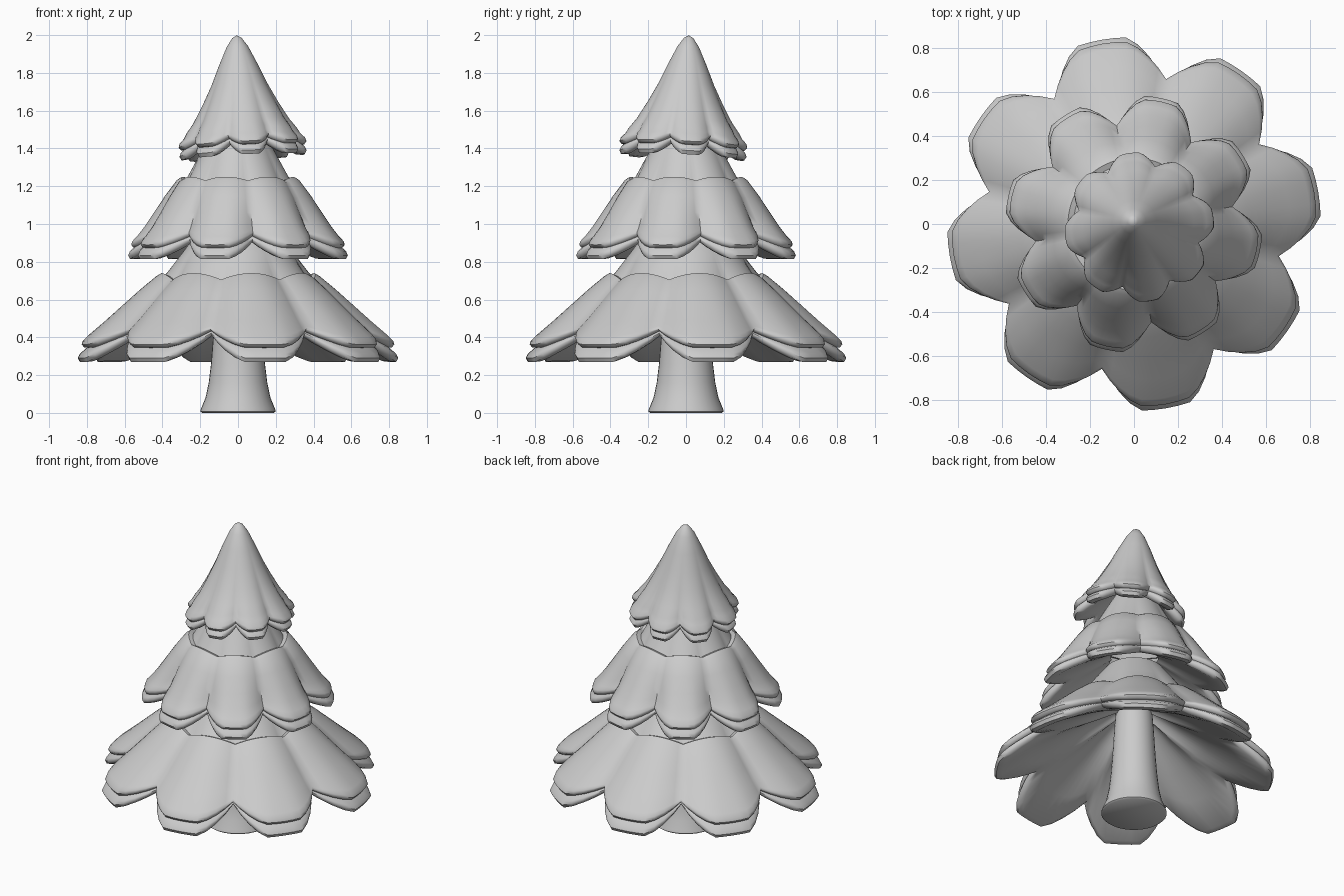
import bpy
import bmesh
from math import sin, cos, tau, radians
from mathutils import Matrix, Euler

cube = bpy.data.objects.get("Cube")
if cube:
    bpy.data.objects.remove(cube)

clay = bpy.data.materials.new("plain_grey")
clay.use_nodes = True
grey = (0.6, 0.6, 0.6, 1)
clay.diffuse_color = grey
clay.node_tree.nodes["Principled BSDF"].inputs["Base Color"].default_value = grey

LOBES, STEPS = 8, 12
parts = []


def loft(name, rows, count, place, cap=False, matrix=None):
    """Skin rings, one per profile row; place(row, k) gives each point."""
    bm = bmesh.new()
    rings = [[bm.verts.new(place(row, k)) for k in range(count)] for row in rows]
    for a, b in zip(rings, rings[1:]):
        for k in range(count):
            n = (k + 1) % count
            bm.faces.new((a[k], b[k], b[n], a[n]))
    if cap:
        bm.faces.new(rings[0])
    bmesh.ops.remove_doubles(bm, verts=bm.verts, dist=0.0005)
    bmesh.ops.recalc_face_normals(bm, faces=bm.faces)
    mesh = bpy.data.meshes.new(name)
    bm.to_mesh(mesh)
    bm.free()
    if matrix:
        mesh.transform(matrix)
    mesh.materials.append(clay)
    obj = bpy.data.objects.new(name, mesh)
    bpy.context.collection.objects.link(obj)
    parts.append(obj)


def scallop(phase, pull, lift, dip, top, hem, power):
    """Placement rule: rings are round at the top and petal shaped at the hem."""
    def place(row, k):
        r, z = row
        u = abs(k % STEPS / STEPS * 2 - 1)       # 0 mid petal, 1 in the notch
        t = min(1, max(0, (top - z) / (top - hem))) ** power
        # soft waves above, squared-off petals at the hem
        e = (1 - t) * u ** 2 + t * max(0, (u - .35) / .65) ** 1.2
        if z > top + 0.01:
            e = 0
        a = radians(phase) + tau * (k / STEPS - 0.5) / LOBES
        r *= 1 - pull * t * e
        z += e * (t * t * (lift + dip) - dip)
        return r * cos(a), r * sin(a), z
    return place


def tier(name, phase, outer, snow_hem, core, hem, inner, pull, lift, dip, power=1, matrix=None):
    """A branch skirt with a thick lip, and a snow layer lying on it."""
    top = outer[0][1]
    place = scallop(phase, pull, lift, dip, top, hem[1], power)
    r, z = hem
    skirt = core + [(r - .042, z + .07), (r - .01, z + .042), (r, z + .02),
                    (r - .012, z), (r - .05, z + .004)]
    a = skirt[-1]
    skirt += [(a[0] + (inner[0] - a[0]) * f, a[1] + (inner[1] - a[1]) * f)
              for f in (.25, .5, .75, 1)]
    loft(name + "_branches", skirt, LOBES * STEPS, place, matrix=matrix)
    r, z = snow_hem
    snow = outer + [(r - .03, z + .055), (r - .006, z + .03), (r, z + .012),
                    (r - .012, z - .004), (r - .04, z - .006), (r - .09, z + .03)]
    if outer[0][0] > 0:                          # tuck the upper rim into the skirt
        snow = [(outer[0][0] - .05, top - .02)] + snow
    loft(name + "_snow", snow, LOBES * STEPS, place, matrix=matrix)


# trunk with a flared foot
SIDES = 32
trunk = [(.19, 0), (.2, .008), (.195, .025), (.172, .08), (.155, .16),
         (.143, .26), (.132, .4), (.12, .6), (.1, .85)]
loft("trunk", trunk, SIDES,
     lambda p, k: (p[0] * cos(tau * k / SIDES), p[0] * sin(tau * k / SIDES), p[1]), cap=True)

# bottom and middle skirts
tier("bottom", 10, [(.41, .74), (.435, .725), (.52, .655), (.61, .575), (.71, .485)], (.832, .35),
     [(.18, 1), (.3, .84), (.38, .74), (.5, .62), (.65, .48)], (.85, .27), (.11, .72),
     .24, .14, .035)
tier("middle", 32.5, [(.3, 1.25), (.325, 1.235), (.39, 1.15), (.45, 1.06), (.5, .985)],
     (.57, .878), [(.1, 1.55), (.18, 1.41), (.275, 1.24), (.36, 1.12), (.45, 1)],
     (.585, .814), (.15, 1.08), .25, .09, .02)

# crown, leaning slightly
lean = (Matrix.Translation((.025, -.015, 1.4)) @ Euler((-.05, -.053, 0)).to_matrix().to_4x4()
        @ Matrix.Translation((0, 0, -1.4)))
tier("crown", 7.5, [(0, 2), (.024, 1.987), (.057, 1.94), (.102, 1.845), (.148, 1.74),
                    (.2, 1.64), (.255, 1.545), (.293, 1.495)], (.34, 1.41),
     [(.02, 1.85), (.12, 1.7), (.2, 1.56), (.25, 1.48)], (.338, 1.353), (.06, 1.55),
     .23, .06, 0, power=2.7, matrix=lean)

# smooth shading with crisp creases
bpy.ops.object.select_all(action="DESELECT")
for obj in parts:
    obj.select_set(True)
bpy.context.view_layer.objects.active = parts[0]
bpy.ops.object.shade_smooth_by_angle(angle=radians(50))
